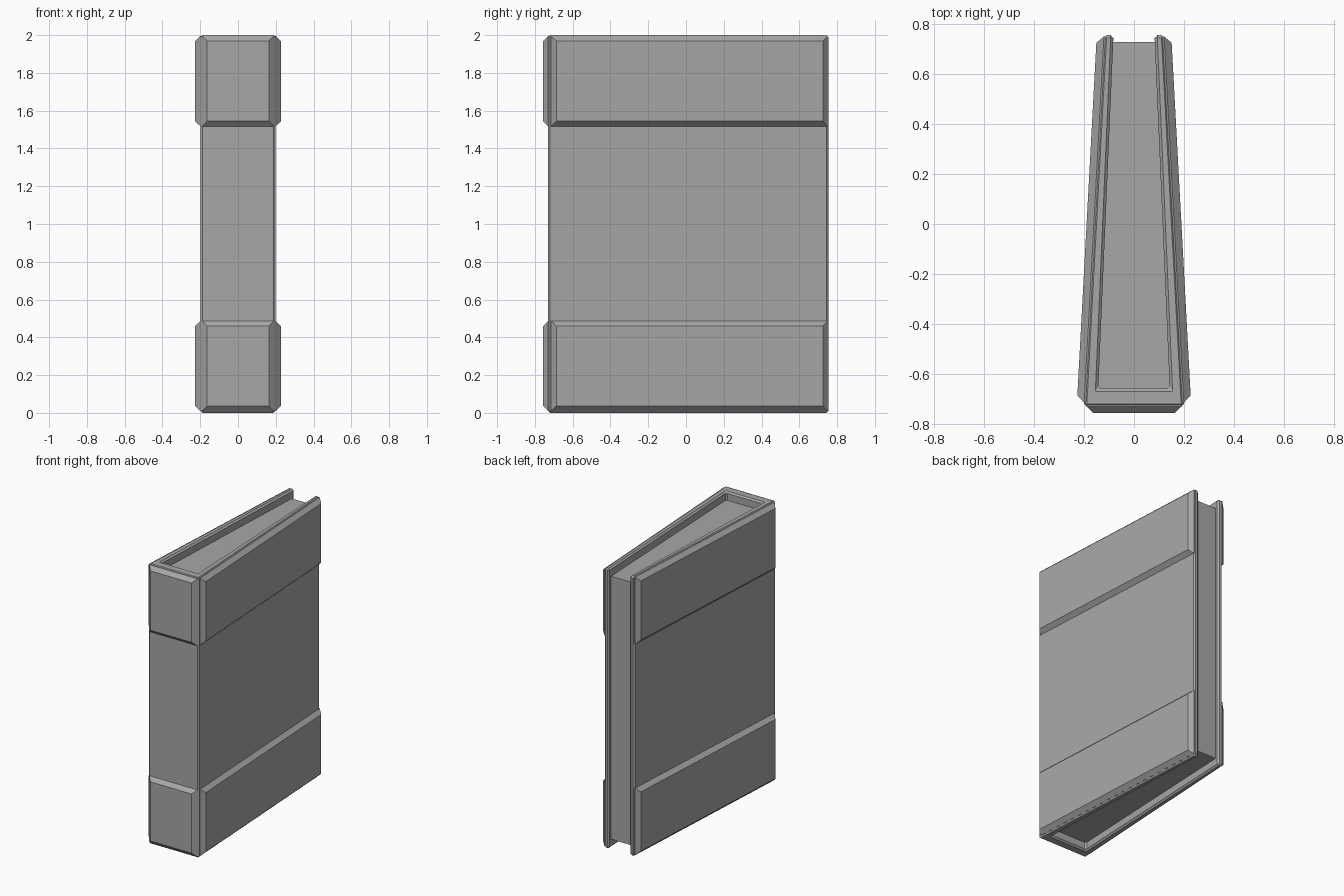
import bpy
import bmesh
from mathutils import Vector

cube = bpy.data.objects.get("Cube")
if cube:
    bpy.data.objects.remove(cube, do_unlink=True)

grey = bpy.data.materials.new("plain grey")
grey.use_nodes = True
colour = (0.39, 0.39, 0.39, 1)
grey.diffuse_color = colour
grey.node_tree.nodes["Principled BSDF"].inputs["Base Color"].default_value = colour


def finish(name, bm):
    bmesh.ops.recalc_face_normals(bm, faces=bm.faces)
    mesh = bpy.data.meshes.new(name)
    bm.to_mesh(mesh)
    bm.free()
    mesh.materials.append(grey)
    obj = bpy.data.objects.new(name, mesh)
    bpy.context.collection.objects.link(obj)
    return obj


def prism(name, outline, z0, z1):
    """Upright solid with the given plan outline."""
    bm = bmesh.new()
    base = bm.faces.new([bm.verts.new((x, y, z0)) for x, y in outline])
    top = bmesh.ops.extrude_face_region(bm, geom=[base])["geom"]
    moved = [v for v in top if isinstance(v, bmesh.types.BMVert)]
    bmesh.ops.translate(bm, verts=moved, vec=(0, 0, z1 - z0))
    return finish(name, bm)


def raised_band(name, a, b, z0, z1, height=0.029, inset=0.027, sink=0.008):
    """Chamfered plate standing on the upright wall running from a to b."""
    a, b = Vector((*a, 0)), Vector((*b, 0))
    along = (b - a).normalized()
    out = along.cross(Vector((0, 0, 1)))
    bm = bmesh.new()
    rings = []
    for lift, d in ((-sink, 0), (0, 0), (height, inset)):
        p, q = a + along * d + out * lift, b - along * d + out * lift
        corners = ((p, z0 + d), (q, z0 + d), (q, z1 - d), (p, z1 - d))
        rings.append([bm.verts.new((c.x, c.y, z)) for c, z in corners])
    for low, high in zip(rings, rings[1:]):
        for i in range(4):
            j = (i + 1) % 4
            bm.faces.new((low[i], low[j], high[j], high[i]))
    bm.faces.new(rings[0])
    bm.faces.new(rings[-1])
    return finish(name, bm)


FRONT, BACK = -0.73, 0.755


def side_x(y):
    """Half width of the tapering cover."""
    return 0.2 - 0.08 * (y - FRONT) / (BACK - FRONT)


# U-shaped cover: two boards and the spine
half = [(0.2, FRONT), (side_x(BACK), BACK), (0.082, BACK), (0.143, -0.658)]
cover = prism("cover", half + [(-x, y) for x, y in reversed(half)], 0, 2)
bevel = cover.modifiers.new("edge bevel", 'BEVEL')
bevel.width = 0.011
bevel.segments = 1

# Block of pages, recessed between the boards
pages = [(0.15, -0.67), (0.09, 0.727)]
prism("pages", pages + [(-x, y) for x, y in reversed(pages)], 0.06, 1.94)

# Raised bands around the bottom and top of the cover
y0, y1 = -0.715, 0.75
for level, z0, z1 in (("lower", 0.01, 0.487), ("upper", 1.517, 1.995)):
    raised_band(level + "_left_band", (side_x(y0), y0), (side_x(y1), y1), z0, z1)
    raised_band(level + "_right_band", (-side_x(y1), y1), (-side_x(y0), y0), z0, z1)
    raised_band(level + "_spine_band", (-0.19, FRONT), (0.19, FRONT), z0, z1, height=0.026)
